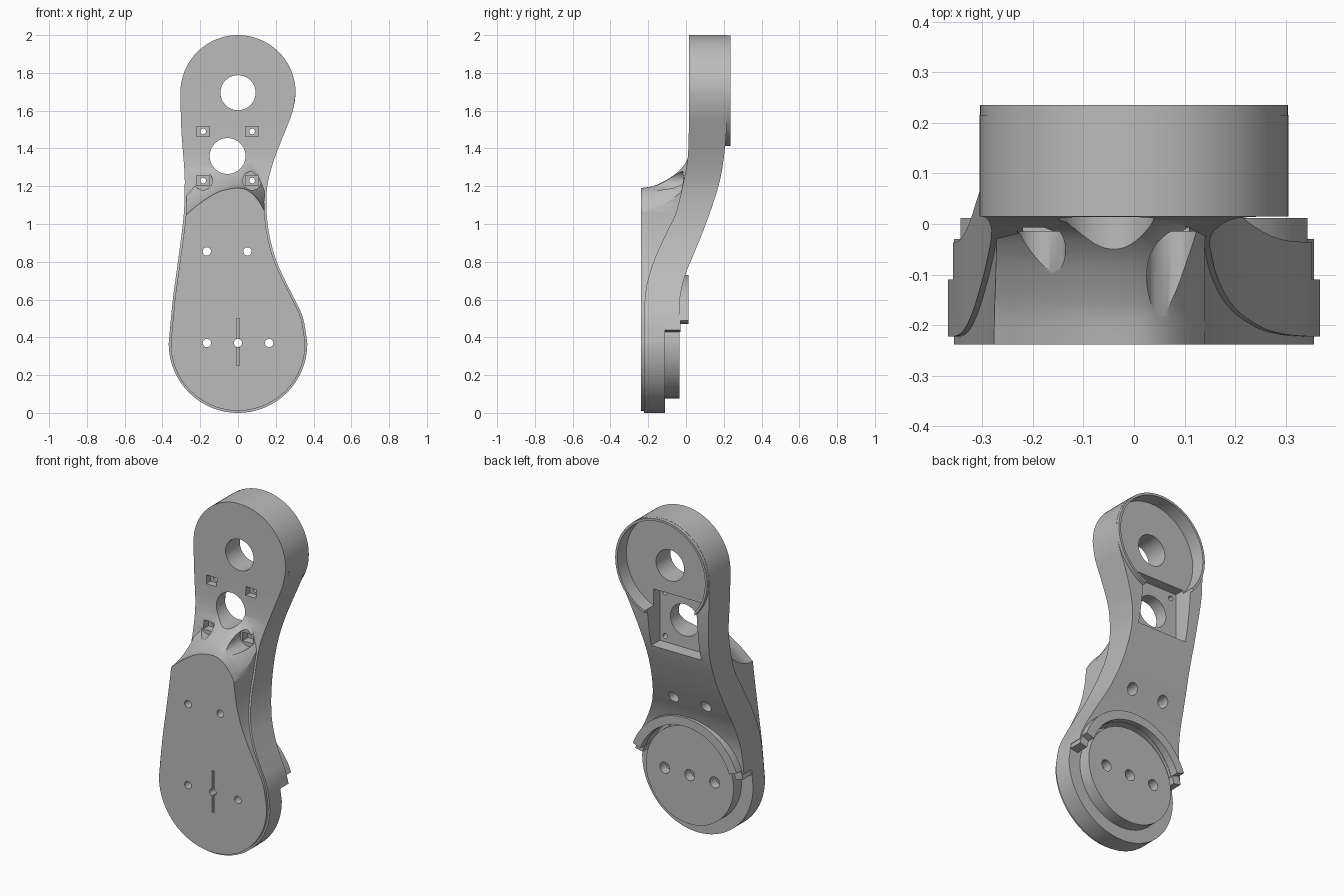
import bpy, bmesh, math

cube = bpy.data.objects.get("Cube")
if cube:
    bpy.data.objects.remove(cube, do_unlink=True)

grey = bpy.data.materials.new("plain grey")
grey.use_nodes = True
grey.diffuse_color = (0.5, 0.5, 0.5, 1)
grey.node_tree.nodes["Principled BSDF"].inputs["Base Color"].default_value = (0.5, 0.5, 0.5, 1)

LOW, LOW_R = 0.367, 0.367      # lower joint height and radius
TOP, TOP_R = 1.695, 0.305      # upper joint height and radius


def loft(name, loops):
    """Closed solid through a row of matching loops."""
    bm = bmesh.new()
    rings = [[bm.verts.new(p) for p in loop] for loop in loops]
    n = len(rings[0])
    for a, b in zip(rings, rings[1:]):
        for i in range(n):
            j = (i + 1) % n
            bm.faces.new((a[i], a[j], b[j], b[i]))
    bm.faces.new(rings[0])
    bm.faces.new(rings[-1])
    bmesh.ops.recalc_face_normals(bm, faces=bm.faces)
    mesh = bpy.data.meshes.new(name)
    bm.to_mesh(mesh)
    bm.free()
    mesh.materials.append(grey)
    obj = bpy.data.objects.new(name, mesh)
    bpy.context.collection.objects.link(obj)
    return obj


def prism_y(name, xz, y0, y1):
    return loft(name, [[(x, y, z) for x, z in xz] for y in (y0, y1)])


def prism_x(name, yz):
    return loft(name, [[(x, y, z) for y, z in yz] for x in (-0.6, 0.6)])


def arc(cx, cz, r, a0, a1, n):
    return [(cx + r * math.cos(a0 + (a1 - a0) * i / n),
             cz + r * math.sin(a0 + (a1 - a0) * i / n)) for i in range(n + 1)]


def cylinder(name, x, z, r, y0, y1, n=32):
    return prism_y(name, arc(x, z, r, 0, math.tau, n)[:-1], y0, y1)


def box(name, x, z, half_x, half_z, y0, y1):
    return prism_y(name, [(x - half_x, z - half_z), (x + half_x, z - half_z),
                          (x + half_x, z + half_z), (x - half_x, z + half_z)], y0, y1)


def smooth(pts, n=5):
    """Smooth curve through points."""
    p = [pts[0]] + pts + [pts[-1]]
    out = []
    for a, b, c, d in zip(p, p[1:], p[2:], p[3:]):
        for i in range(n):
            t = i / n
            out.append(tuple(0.5 * (2 * v + (w - u) * t + (2 * u - 5 * v + 4 * w - q) * t * t
                                    + (3 * v - u - 3 * w + q) * t ** 3)
                             for u, v, w, q in zip(a, b, c, d)))
    return out + [pts[-1]]


def combine(obj, other, operation, keep=False):
    mod = obj.modifiers.new(operation, 'BOOLEAN')
    mod.operation, mod.solver, mod.object = operation, 'EXACT', other
    deps = bpy.context.evaluated_depsgraph_get()
    mesh = bpy.data.meshes.new_from_object(obj.evaluated_get(deps))
    obj.modifiers.clear()
    obj.data = mesh
    if not keep:
        bpy.data.objects.remove(other, do_unlink=True)


def outline(inset):
    """Front silhouette: two round ends joined by an uneven waist."""
    right = [(0.367, 0.367), (0.345, 0.5), (0.30, 0.6), (0.25, 0.7), (0.205, 0.8), (0.175, 0.9),
             (0.157, 1.0), (0.15, 1.1), (0.155, 1.2), (0.178, 1.3), (0.213, 1.4), (0.253, 1.5),
             (0.29, 1.6), (0.305, 1.695)]
    left = [(-0.305, 1.695), (-0.30, 1.5), (-0.285, 1.3), (-0.282, 1.2), (-0.288, 1.04),
            (-0.318, 0.8), (-0.345, 0.6), (-0.367, 0.367)]
    right = [(x - inset, z) for x, z in right]
    left = [(x + inset, z) for x, z in left]
    return (arc(0, LOW, LOW_R - inset, math.pi, math.tau, 40)[:-1] + smooth(right)
            + arc(0, TOP, TOP_R - inset, 0, math.pi, 40)[1:-1] + smooth(left)[:-1])


# Arm: front silhouette crossed with the S-shaped side profile
front_curve = smooth([(-0.222, 0.5), (-0.218, 0.6), (-0.203, 0.7), (-0.16, 0.83), (-0.1, 0.96),
                      (-0.05, 1.07), (-0.008, 1.25), (0.01, 1.36), (0.015, 1.5)])
back_curve = smooth([(0.215, 1.5), (0.2, 1.35), (0.172, 1.2), (0.105, 1.0), (0.045, 0.85),
                     (0, 0.74), (-0.03, 0.62), (-0.037, 0.47)])
arm = prism_y("arm", outline(0), -0.5, 0.5)
side = ([(-0.222, -0.1)] + front_curve + [(0.015, 2.1), (0.215, 2.1)]
        + back_curve + [(-0.11, 0.47), (-0.11, -0.1)])
combine(arm, prism_x("arm_profile", side), 'INTERSECT')

# Raised rim at the upper joint
combine(arm, cylinder("upper_rim", 0, TOP, TOP_R - 0.001, 0.05, 0.235, 80), 'UNION')

# Front pad with an arched, scooped top
pad = prism_y("front_pad", outline(0.011), -0.5, 0.5)
pad_side = [(-0.238, -0.1), (-0.238, 1.6), (0.1, 1.6), (0.1, 1.25), (0.03, 1.07),
            (-0.08, 0.85), (-0.15, 0.65), (-0.17, 0.5), (-0.17, -0.1)]
combine(pad, prism_x("pad_profile", pad_side), 'INTERSECT')
arch = smooth([(-0.45, 0.92), (-0.285, 1.04), (-0.2, 1.11), (-0.1, 1.17), (0, 1.19),
               (0.06, 1.172), (0.11, 1.12), (0.155, 1.04), (0.3, 0.75)])
sweep = smooth([(-0.24, 0), (-0.17, 0.012), (-0.1, 0.045), (-0.05, 0.08), (-0.01, 0.125), (0.03, 0.21)])
scoop = loft("scoop", [[(x, -0.4, z)] + [(x, y, z + dz) for y, dz in sweep]
                       + [(x, 0.03, 1.7), (x, -0.4, 1.7)] for x, z in arch])
combine(pad, scoop, 'DIFFERENCE')
combine(arm, pad, 'UNION')

# Lower joint well, upper cup and square pocket in the back
combine(arm, cylinder("joint_well", 0, LOW, 0.31, -0.109, 0.3, 64), 'DIFFERENCE')
combine(arm, cylinder("upper_cup", 0, TOP, 0.29, 0.15, 0.4, 80), 'DIFFERENCE')
combine(arm, box("pocket", -0.055, 1.36, 0.165, 0.165, 0.09, 0.4), 'DIFFERENCE')

# Large through holes
combine(arm, cylinder("upper_bore", 0, TOP, 0.093, -0.5, 0.5, 48), 'DIFFERENCE')
combine(arm, cylinder("middle_bore", -0.055, 1.36, 0.095, -0.5, 0.5, 48), 'DIFFERENCE')

# Four nut recesses with screw holes; the lower pair sit in round spot faces
for x in (-0.185, 0.075):
    combine(arm, cylinder("spot_face", x, 1.23, 0.05, -0.5, -0.015), 'DIFFERENCE')
    for z, depth in ((1.23, 0.035), (1.49, 0.055)):
        combine(arm, box("nut_recess", x, z, 0.034, 0.026, -0.4, depth), 'DIFFERENCE')
        combine(arm, cylinder("screw_hole", x, z, 0.015, -0.5, 0.5, 20), 'DIFFERENCE')

# Front slot
combine(arm, box("slot", 0, 0.375, 0.007, 0.125, -0.4, -0.2), 'DIFFERENCE')

# Raised disc on the back of the lower joint
disc = cylinder("joint_disc", 0, LOW, 0.29, -0.13, -0.035, 64)

# Bolt holes with wider back ends
for x, z, seat in ((-0.165, 0.855, -0.06), (0.05, 0.855, -0.06),
                   (-0.165, 0.37, -0.09), (0, 0.37, -0.09), (0.165, 0.37, -0.09)):
    for r, y0 in ((0.022, -0.5), (0.033, seat)):
        hole = cylinder("bolt_hole", x, z, r, y0, 0.5, 24)
        combine(arm, hole, 'DIFFERENCE', keep=True)
        combine(disc, hole, 'DIFFERENCE')


# Curved clamp over the disc, with a lower tab at each end
def clamp(name, a0, a1, r0, r1, y1, n):
    loops = []
    for (xi, zi), (xo, zo) in zip(arc(0, LOW, r0, a0, a1, n), arc(0, LOW, r1, a0, a1, n)):
        loops.append([(xi, -0.115, zi), (xo, -0.115, zo), (xo, y1, zo), (xi, y1, zi)])
    return loft(name, loops)


parts = [arm, disc, clamp("clamp_arc", 0.34, math.pi - 0.34, 0.312, 0.364, 0.012, 40)]
for name, a0, a1 in (("left_clamp_tab", 0.2, 0.38),
                     ("right_clamp_tab", math.pi - 0.38, math.pi - 0.2)):
    parts.append(clamp(name, a0, a1, 0.313, 0.363, -0.03, 4))

# Smooth curved sides, keep hard edges
bpy.ops.object.select_all(action='DESELECT')
for obj in parts:
    obj.select_set(True)
bpy.context.view_layer.objects.active = arm
bpy.ops.object.shade_smooth_by_angle(angle=math.radians(30))
